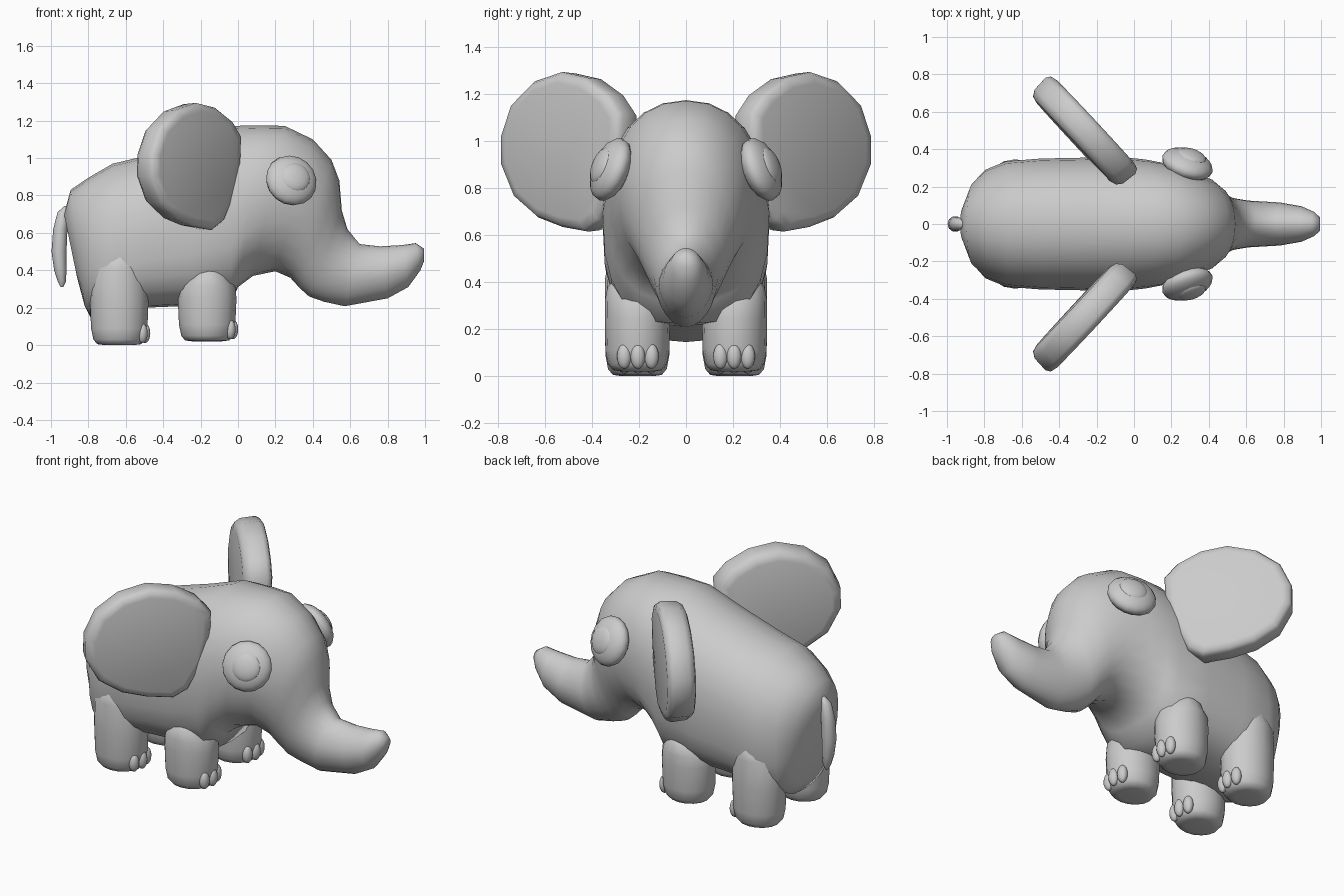
import bpy, bmesh
from math import sin, cos, pi, sqrt, radians
from mathutils import Vector

if "Cube" in bpy.data.objects:
    bpy.data.objects.remove(bpy.data.objects["Cube"])


def loft(name, rings, angle=50):
    """Bridge equal-sized rings of points and cap both ends."""
    bm = bmesh.new()
    vr = [[bm.verts.new(p) for p in r] for r in rings]
    n = len(vr[0])
    for a, b in zip(vr, vr[1:]):
        for i in range(n):
            j = (i + 1) % n
            bm.faces.new((a[i], a[j], b[j], b[i]))
    bm.faces.new(vr[0][::-1])
    bm.faces.new(vr[-1])
    bmesh.ops.recalc_face_normals(bm, faces=bm.faces)
    me = bpy.data.meshes.new(name)
    bm.to_mesh(me)
    bm.free()
    ob = bpy.data.objects.new(name, me)
    bpy.context.collection.objects.link(ob)
    smooth(ob, angle)
    return ob


def smooth(ob, angle):
    bpy.ops.object.select_all(action='DESELECT')
    bpy.context.view_layer.objects.active = ob
    ob.select_set(True)
    bpy.ops.object.shade_smooth_by_angle(angle=radians(angle))


def ellipsoid(name, loc, size, normal=None):
    bpy.ops.mesh.primitive_uv_sphere_add(segments=16, ring_count=10, location=loc)
    ob = bpy.context.object
    ob.name = name
    ob.scale = size
    if normal:
        ob.rotation_euler = Vector(normal).to_track_quat('Z', 'Y').to_euler()
    smooth(ob, 80)
    return ob


def spow(v, e):
    return abs(v) ** e * (1 if v >= 0 else -1)


# Body, head and trunk: top x,z / bottom x,z / half width / lower roundness
SECTIONS = [
    (-.93, .70, -.86, .36, .11, .9), (-.895, .83, -.82, .21, .22, .85),
    (-.80, .895, -.79, .15, .29, .8), (-.67, .97, -.70, .145, .335, .75),
    (-.50, 1.01, -.50, .2, .35, .7), (-.25, 1.09, -.25, .21, .355, .7),
    (-.03, 1.172, -.04, .22, .355, .75), (.12, 1.175, .00, .31, .345, .8),
    (.25, 1.172, .08, .37, .325, .9), (.40, 1.10, .20, .395, .285, 1),
    (.50, .99, .28, .36, .245, 1), (.542, .88, .33, .305, .205, 1),
    (.555, .72, .38, .26, .165, 1), (.585, .62, .46, .232, .14, 1.05),
    (.65, .54, .57, .208, .125, 1.1), (.76, .528, .80, .25, .115, 1.1),
    (.88, .535, .91, .31, .095, 1.05), (.95, .545, .975, .40, .065, 1),
    (.995, .515, .995, .45, .035, 1),
]
N = 24
rings = []
for tx, tz, bx, bz, w, e in SECTIONS:
    t, b = Vector((tx, 0, tz)), Vector((bx, 0, bz))
    ring = []
    for k in range(N):
        a = 2 * pi * k / N
        c, s = cos(a), sin(a)
        ee = .93 if (c > 0 and e < 1) else e
        p = (t + b) / 2 + (t - b) / 2 * spow(c, ee)
        p.y = w * spow(s, ee)
        ring.append(p)
    rings.append(ring)
loft("body_head_trunk", rings, 80)

# Ear outline: distance out from the head, height
EAR = [(-.04, 1.12), (.03, 1.2), (.16, 1.27), (.31, 1.295), (.47, 1.255),
       (.6, 1.16), (.665, 1.02), (.665, .9), (.59, .76), (.46, .675),
       (.32, .635), (.17, .615), (.09, .66), (.0, .82), (-.035, .98)]

for side, s in (("left", 1), ("right", -1)):
    # Ear: thick rounded plate swept backwards, front rim slightly larger
    ears = []
    for depth, k in ((-.08, .82), (-.07, .92), (-.04, .98), (.045, 1), (.07, .96), (.08, .86)):
        ring = []
        for u, z in EAR:
            u, z = .31 + (u - .31) * k, .96 + (z - .96) * k
            d = depth + .02 * (z - .94)
            ring.append((-.055 - .68 * u + .73 * d,
                         s * (.265 + .73 * u + .68 * d), z))
        ears.append(ring)
    loft(side + "_ear", ears)

    # Eye and pupil
    n = Vector((.3, s * .88, .36)).normalized()
    c = Vector((.285, s * .32, .88))
    ellipsoid(side + "_eye", c, (.141, .141, .07), n)
    ellipsoid(side + "_pupil", c + n * .045 + Vector((.008, 0, 0)), (.083, .083, .034), n)

    # Legs and toes: height, x scale, y scale, inward lean
    for name, cx, z0, top in (("front", -.165, .02, .42), ("back", -.635, 0, .51)):
        profile = [(z0, .5, .5, 0), (z0 + .005, .75, .75, 0), (z0 + .03, .88, .9, 0),
                   (z0 + .09, .96, .98, 0), (.25, 1, 1, 0),
                   (top - .1, .95, 1, 0), (top - .04, .7, .95, .005), (top, .35, .8, .02)]
        leg = []
        for z, kx, ky, lean in profile:
            leg.append([(cx + .157 * kx * cos(2 * pi * i / 16) + lean,
                         s * (.207 - lean + .139 * ky * sin(2 * pi * i / 16)), z)
                        for i in range(16)])
        loft(f"{side}_{name}_leg", leg, 80)
        for i, y in enumerate((.147, .205, .263)):
            x = cx + .15 * sqrt(1 - ((y - .205) / .138) ** 2) - .012
            ellipsoid(f"{side}_{name}_toe_{i}", (x, s * y, z0 + .064), (.028, .031, .053))

# Tail: tapered curved tube
TAIL = [(-.915, .745, .012), (-.935, .71, .03), (-.95, .62, .038), (-.957, .5, .04),
        (-.95, .4, .033), (-.942, .34, .022), (-.942, .312, .008)]
loft("tail", [[(x + r * cos(2 * pi * i / 10), 1.05 * r * sin(2 * pi * i / 10), z)
               for i in range(10)] for x, z, r in TAIL])
